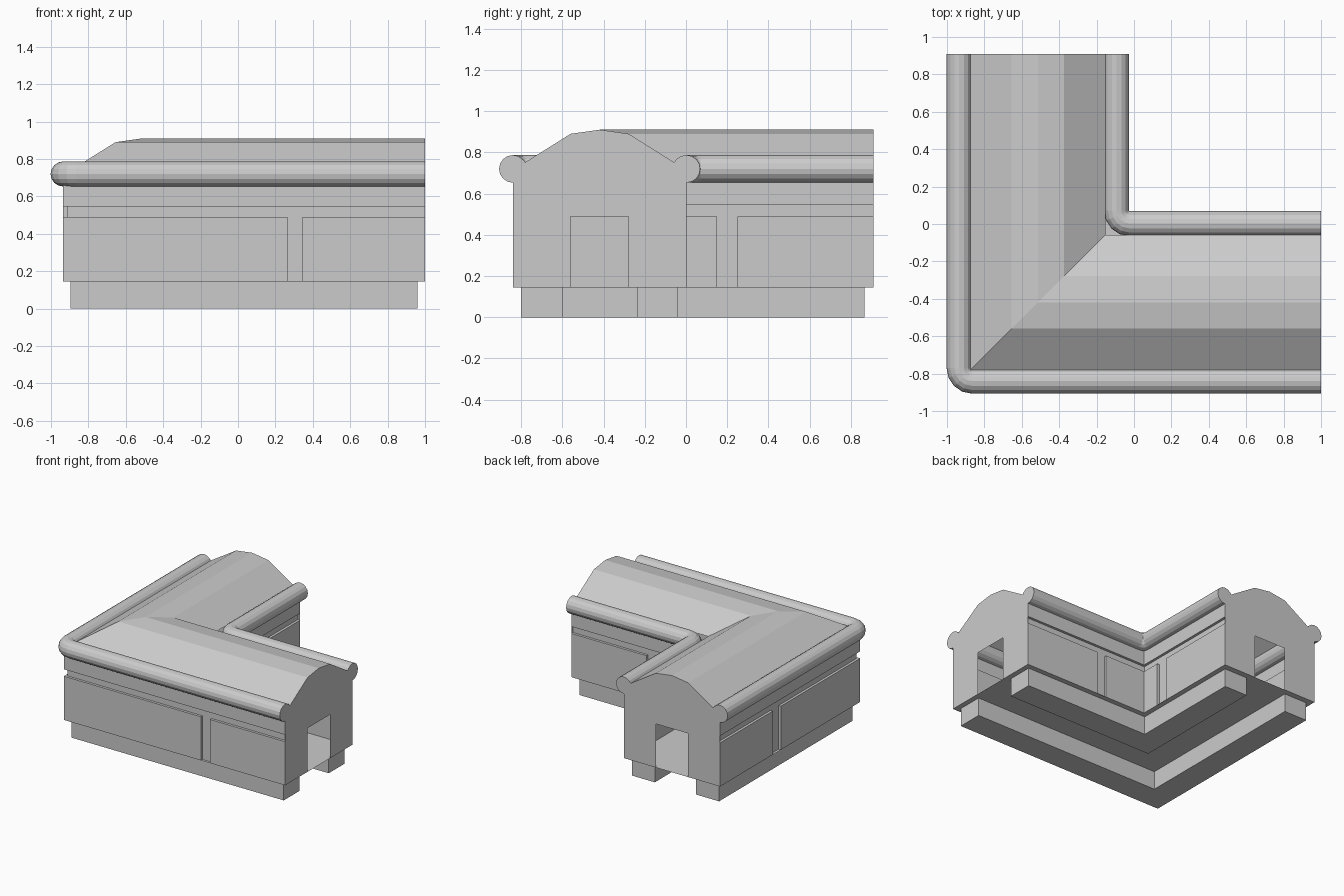
import bpy, bmesh
from math import cos, sin, pi, radians

if "Cube" in bpy.data.objects:
    bpy.data.objects.remove(bpy.data.objects["Cube"])

grey = bpy.data.materials.new("plain_grey")
grey.use_nodes = True
colour = (0.6, 0.6, 0.6, 1)
grey.diffuse_color = colour
grey.node_tree.nodes["Principled BSDF"].inputs["Base Color"].default_value = colour

X0, Y0 = -0.935, -0.84      # outer corner of the L
X1, Y1 = 1.0, 0.91          # open ends of the two arms
W = 0.842                   # body width
SILL, PANEL, BELT, EAVE = 0.145, 0.49, 0.545, 0.72
R, SIDES, GROOVE = 0.067, 16, 0.02


def finish(name, bm):
    bmesh.ops.recalc_face_normals(bm, faces=bm.faces)
    mesh = bpy.data.meshes.new(name)
    bm.to_mesh(mesh)
    bm.free()
    mesh.materials.append(grey)
    obj = bpy.data.objects.new(name, mesh)
    bpy.context.collection.objects.link(obj)
    return obj


def loft(name, rings, closed=False, caps=False):
    bm = bmesh.new()
    rows = [[bm.verts.new(p) for p in ring] for ring in rings]
    n = len(rows[0])
    for a, b in zip(rows, rows[1:]):
        for i in range(n if closed else n - 1):
            j = (i + 1) % n
            bm.faces.new((a[i], a[j], b[j], b[i]))
    if caps:
        bm.faces.new(rows[0])
        bm.faces.new(rows[-1])
    return finish(name, bm)


def place(station, o, z):
    """Point at offset o from the outer wall line, at a station on the L."""
    kind, v = station
    if kind == "x":
        return (v, Y0 + o, z)
    if kind == "y":
        return (X0 + o, v, z)
    return (X0 + o, Y0 + o, z)


CORNER = ("corner", 0)
FULL = [("x", X1), CORNER, ("y", Y1)]


def sweep(name, profile, path=FULL, closed=False):
    rings = [[place(s, o, z) for o, z in profile] for s in path]
    return loft(name, rings, closed, closed)


def rect(o0, o1, z0, z1):
    return [(o0, z0), (o1, z0), (o1, z1), (o0, z1)]


# Arched roof and floor
roof = [(0.06, 0.752), (0.28, 0.89), (W / 2, 0.91), (W - 0.28, 0.89), (W - 0.06, 0.752)]
sweep("roof", roof)
sweep("floor", [(0, SILL), (W, SILL)])

# Side walls with a belt groove, panels split by an upright groove
panel_paths = {
    "front": [("x", X1), ("x", 0.345)],
    "corner": [("x", 0.265), CORNER, ("y", 0.15)],
    "rear": [("y", 0.25), ("y", Y1)],
}
for side, base, d in (("outer", 0, 1), ("inner", W, -1)):
    deep = base + d * GROOVE
    sweep(side + "_wall", [(base, EAVE), (base, BELT), (deep, BELT), (deep, SILL)])
    for label, path in panel_paths.items():
        sweep(f"{side}_{label}_panel", rect(base, deep, SILL, PANEL), path, True)

# Plinth strips, set in from the body
plinth_path = [("x", 0.96), CORNER, ("y", 0.865)]
for side, o in (("outer", 0.04), ("inner", W - 0.24)):
    sweep(side + "_plinth", rect(o, o + 0.2, 0, SILL), plinth_path, True)

# Round eave tubes with a tight bend
BEND = 0.07
for side, o in (("outer", 0), ("inner", W)):
    cx, cy = X0 + o, Y0 + o
    stations = [(X1, cy, 0, -1)]
    for i in range(5):
        a = 1.5 * pi - i * pi / 8
        stations.append((cx + BEND + BEND * cos(a), cy + BEND + BEND * sin(a), cos(a), sin(a)))
    stations.append((cx, Y1, -1, 0))
    turns = [2 * pi * k / SIDES for k in range(SIDES)]
    rings = [[(x + nx * R * cos(t), y + ny * R * cos(t), EAVE + R * sin(t)) for t in turns]
             for x, y, nx, ny in stations]
    loft(side + "_eave_tube", rings, closed=True)


# End walls with a doorway and round lobes closing the tubes
def lobe(o, start, stop):
    step = 22.5 if stop > start else -22.5
    count = int((stop - start) / step)
    return [(o + R * cos(radians(start + i * step)), EAVE + R * sin(radians(start + i * step)))
            for i in range(count + 1)]


outline = [(0, SILL), (0.28, SILL), (0.28, PANEL), (0.56, PANEL), (0.56, SILL), (W, SILL)]
outline += lobe(W, -90, 135) + roof[::-1] + lobe(0, 45, 270)
for name, station in (("right_end_wall", FULL[0]), ("back_end_wall", FULL[2])):
    bm = bmesh.new()
    bm.faces.new([bm.verts.new(place(station, o, z)) for o, z in outline])
    finish(name, bm)
